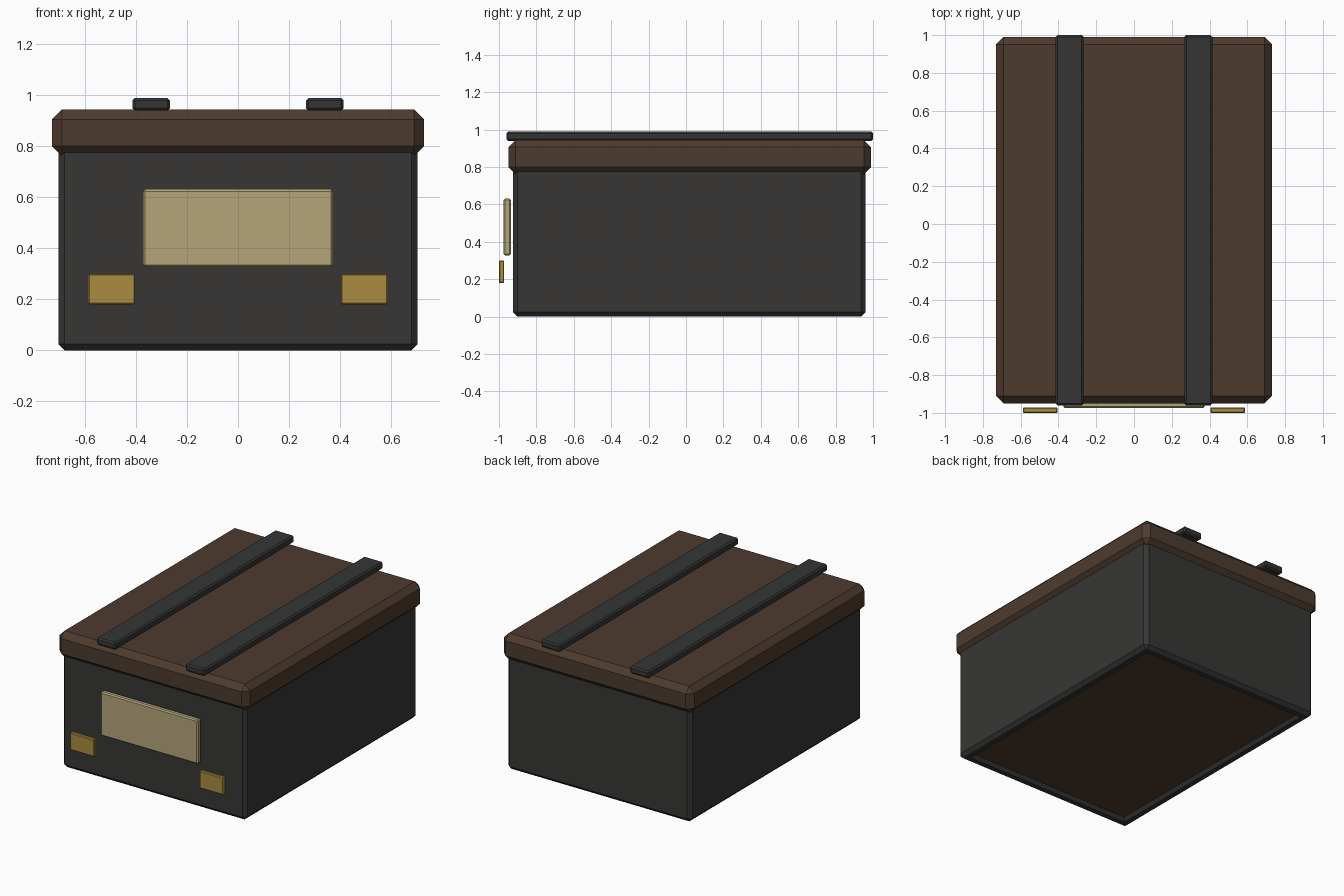
import bpy, bmesh
from mathutils import Vector

if "Cube" in bpy.data.objects:
    bpy.data.objects.remove(bpy.data.objects["Cube"])


def material(name, rgb):
    m = bpy.data.materials.new(name)
    m.diffuse_color = (*rgb, 1.0)
    m.use_nodes = True
    m.node_tree.nodes["Principled BSDF"].inputs["Base Color"].default_value = m.diffuse_color
    return m


CHARCOAL = material("charcoal", (0.038, 0.037, 0.036))
STRAP = material("strap_grey", (0.035, 0.036, 0.037))
BROWN = material("dark_brown", (0.074, 0.044, 0.027))
CREAM = material("parchment", (0.46, 0.38, 0.195))
BRASS = material("brass", (0.40, 0.265, 0.052))


def finish(bm, name, *mats):
    me = bpy.data.meshes.new(name)
    bm.to_mesh(me)
    bm.free()
    for m in mats:
        me.materials.append(m)
    ob = bpy.data.objects.new(name, me)
    bpy.context.collection.objects.link(ob)
    return ob


def chamfered_box(lo, hi, bevel):
    bm = bmesh.new()
    bmesh.ops.create_cube(bm, size=1.0)
    lo, hi = Vector(lo), Vector(hi)
    for v in bm.verts:
        v.co = Vector(lo[i] + (v.co[i] + 0.5) * (hi[i] - lo[i]) for i in range(3))
    bmesh.ops.bevel(bm, geom=bm.edges[:], offset=bevel, segments=1,
                    profile=0.5, affect='EDGES')
    bm.normal_update()
    return bm


# Body with a shallow recessed brown floor underneath
bm = chamfered_box((-0.705, -0.925, 0.0), (0.705, 0.96, 0.80), 0.024)
floor = min(bm.faces, key=lambda f: f.normal.z)
bmesh.ops.inset_region(bm, faces=[floor], thickness=0.05)
bmesh.ops.inset_region(bm, faces=[floor], thickness=0.024, depth=-0.024)
floor.material_index = 1
finish(bm, "body", CHARCOAL, BROWN)

# Lid with heavy chamfers
finish(chamfered_box((-0.73, -0.95, 0.762), (0.73, 0.99, 0.945), 0.039), "lid", BROWN)

# Paired straps and clasps
for side, s in (("left", -1), ("right", 1)):
    x = 0.341 * s
    finish(chamfered_box((x - 0.074, -0.96, 0.94), (x + 0.074, 1.0, 0.99), 0.01),
           side + "_strap", STRAP)
    x = 0.496 * s
    finish(chamfered_box((x - 0.092, -1.0, 0.18), (x + 0.092, -0.972, 0.30), 0.005),
           side + "_clasp", BRASS)

# Label plate
finish(chamfered_box((-0.373, -0.975, 0.327), (0.373, -0.936, 0.632), 0.008),
       "label_plate", CREAM)
